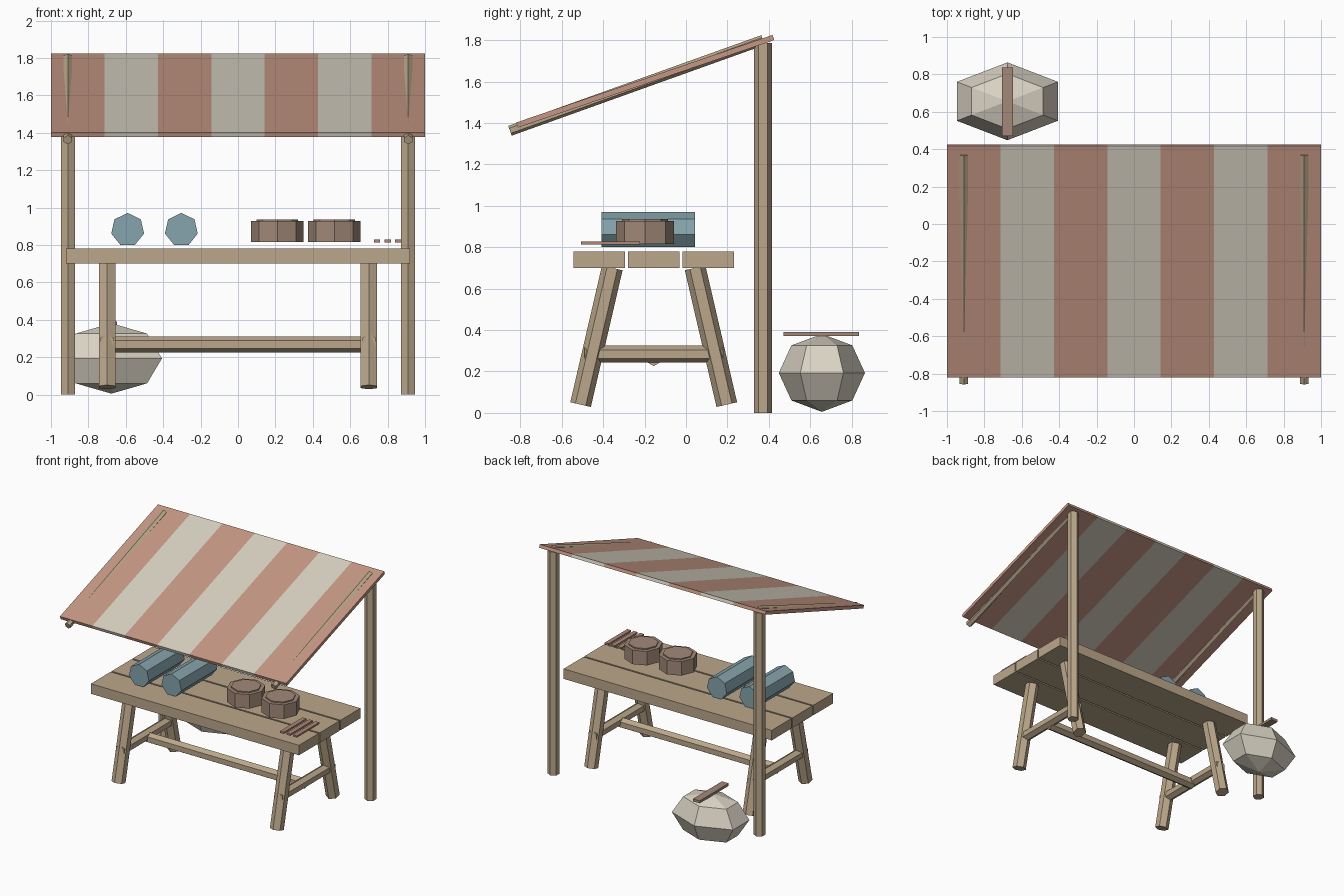
import bpy, bmesh
from math import sin, cos, pi, radians
from mathutils import Vector, Matrix

if "Cube" in bpy.data.objects:
    bpy.data.objects.remove(bpy.data.objects["Cube"])


def material(name, rgb):
    m = bpy.data.materials.new(name)
    m.diffuse_color = (*rgb, 1)
    m.use_nodes = True
    m.node_tree.nodes["Principled BSDF"].inputs["Base Color"].default_value = m.diffuse_color
    return m


WOOD = material("wood", (0.50, 0.39, 0.26))
RED = material("red_cloth", (0.56, 0.31, 0.23))
CREAM = material("cream_cloth", (0.68, 0.63, 0.53))
BLUE = material("blue_cloth", (0.24, 0.37, 0.42))
BROWN = material("brown_wood", (0.36, 0.25, 0.19))
STICK = material("red_wood", (0.44, 0.25, 0.19))
SACK = material("sack_cloth", (0.70, 0.65, 0.55))


def finish(name, bm, *mats):
    bmesh.ops.remove_doubles(bm, verts=bm.verts, dist=1e-5)
    bmesh.ops.recalc_face_normals(bm, faces=bm.faces)
    me = bpy.data.meshes.new(name)
    bm.to_mesh(me)
    bm.free()
    for m in mats:
        me.materials.append(m)
    ob = bpy.data.objects.new(name, me)
    bpy.context.collection.objects.link(ob)
    return ob


def box(name, centre, size, mat):
    bm = bmesh.new()
    bmesh.ops.create_cube(bm, size=1)
    bmesh.ops.scale(bm, vec=size, verts=bm.verts)
    bmesh.ops.translate(bm, vec=centre, verts=bm.verts)
    return finish(name, bm, mat)


def pole(name, a, b, r, n, up, mat):
    """Prism from a to b with n sides and one corner pointing along up."""
    a, b = Vector(a), Vector(b)
    axis = (b - a).normalized()
    up = Vector(up)
    up = (up - axis * up.dot(axis)).normalized()
    side = axis.cross(up)
    bm = bmesh.new()
    ends = [[bm.verts.new(p + r * (up * cos(2 * pi * i / n) + side * sin(2 * pi * i / n)))
             for i in range(n)] for p in (a, b)]
    for i in range(n):
        j = (i + 1) % n
        bm.faces.new((ends[0][i], ends[0][j], ends[1][j], ends[1][i]))
    for e in ends:
        bm.faces.new(e)
    return finish(name, bm, mat)


X, Y, Z = (1, 0, 0), (0, 1, 0), (0, 0, 1)
MID = -0.156  # y centre of the table

# Table top planks and long stretcher
for i in (-1, 0, 1):
    box("table_plank", (0, MID + i * 0.263, 0.74), (1.84, 0.25, 0.08), WOOD)
pole("long_stretcher", (-0.7, MID, 0.268), (0.7, MID, 0.268), 0.042, 6, Z, WOOD)

# Posts, rafters, splayed legs and cross stretchers on both sides
for s in (-1, 1):
    pole("back_post", (s * 0.91, 0.372, 0), (s * 0.91, 0.372, 1.785), 0.043, 6, Y, WOOD)
    pole("rafter", (s * 0.91, -0.85, 1.362), (s * 0.91, 0.372, 1.80), 0.025, 6, Z, WOOD)
    pole("cross_stretcher", (s * 0.7, MID - 0.335, 0.284), (s * 0.7, MID + 0.335, 0.284),
         0.041, 6, Z, WOOD)
    for t in (-1, 1):
        pole("table_leg", (s * 0.7, MID + t * 0.353, 0.04), (s * 0.7, MID + t * 0.2, 0.70),
             0.051, 6, Y, WOOD)

# Striped canopy: one slab cut into seven bands
bm = bmesh.new()
bmesh.ops.create_cube(bm, size=1)
bmesh.ops.scale(bm, vec=(2, 1.308, 0.026), verts=bm.verts)
for i in range(1, 7):
    bmesh.ops.bisect_plane(bm, geom=bm.verts[:] + bm.edges[:] + bm.faces[:],
                           plane_co=(-1 + i * 2 / 7, 0, 0), plane_no=X)
for f in bm.faces:
    x = f.calc_center_median().x
    f.material_index = int(min(max((x + 1) * 3.5, 0), 6.9)) % 2
bm.transform(Matrix.Translation((0, -0.197, 1.601)) @ Matrix.Rotation(radians(18.86), 4, 'X'))
finish("canopy", bm, RED, CREAM)

# Cloth rolls
for x in (-0.59, -0.303):
    pole("cloth_roll", (x, -0.408, 0.881), (x, 0.043, 0.881), 0.09, 7, Z, BLUE)

# Lidded tubs
for x in (0.21, 0.515):
    pole("tub", (x, -0.198, 0.815), (x, -0.198, 0.927), 0.14, 8, X, BROWN)
    pole("tub_lid", (x, -0.198, 0.92), (x, -0.198, 0.936), 0.11, 8, X, BROWN)

# Small sticks
for x in (0.743, 0.8, 0.857):
    box("small_stick", (x, -0.364, 0.821), (0.034, 0.284, 0.014), STICK)

# Sack: six-sided, four-ring ball with corners on the y axis
bm = bmesh.new()
rings = [[bm.verts.new((-0.677 + 0.312 * sin(a) * sin(b), 0.656 + 0.208 * sin(a) * cos(b),
                        0.193 - 0.188 * cos(a))) for b in [i * pi / 3 for i in range(6)]]
         for a in [k * pi / 4 for k in range(5)]]
for lo, hi in zip(rings, rings[1:]):
    for i in range(6):
        j = (i + 1) % 6
        bm.faces.new((lo[i], lo[j], hi[j], hi[i]))
finish("sack", bm, SACK)
box("sack_tie", (-0.677, 0.653, 0.381), (0.06, 0.366, 0.02), BROWN)
